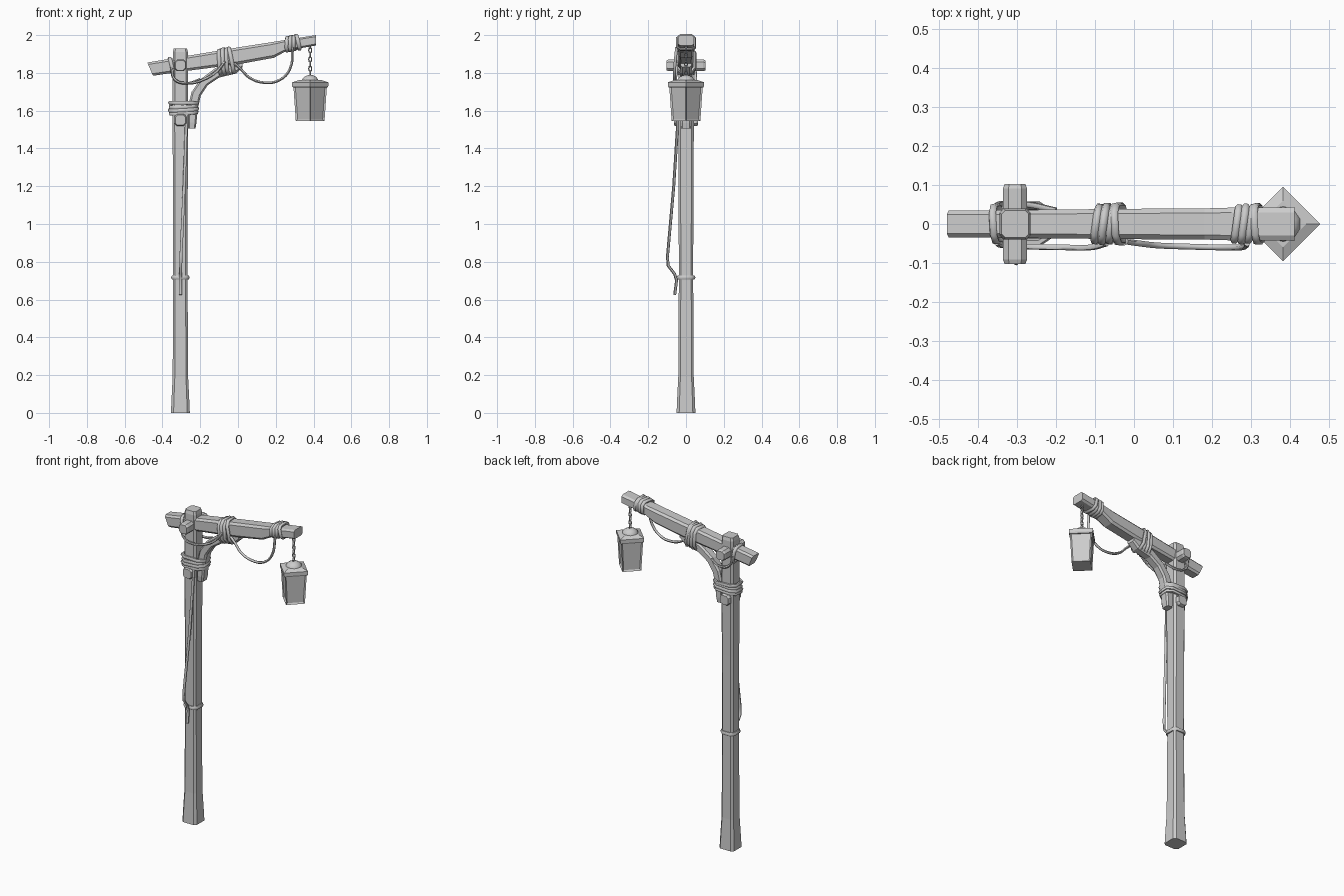
import bpy, bmesh, math
from mathutils import Vector as V

if "Cube" in bpy.data.objects:
    bpy.data.objects.remove(bpy.data.objects["Cube"])


def mesh_object(name, bm):
    bmesh.ops.recalc_face_normals(bm, faces=bm.faces)
    me = bpy.data.meshes.new(name)
    bm.to_mesh(me)
    bm.free()
    ob = bpy.data.objects.new(name, me)
    bpy.context.collection.objects.link(ob)
    return ob


def loft(name, sections, c=0.3, inset=0):
    """Skin a chamfered square through (centre, half axis A, half axis B) sections."""
    k = 1 - c
    shape = [(k, -1), (1, -k), (1, k), (k, 1), (-k, 1), (-1, k), (-1, -k), (-k, -1)]
    if c == 0:
        shape = [(1, -1), (1, 1), (-1, 1), (-1, -1)]
    n = len(shape)
    bm = bmesh.new()
    rings = [[bm.verts.new(V(p) + V(a) * s + V(b) * t) for s, t in shape]
             for p, a, b in sections]
    sides = [bm.faces.new((r[i], r[(i + 1) % n], q[(i + 1) % n], q[i]))
             for r, q in zip(rings, rings[1:]) for i in range(n)]
    bm.faces.new(rings[0])
    bm.faces.new(rings[-1])
    if inset:
        bmesh.ops.recalc_face_normals(bm, faces=bm.faces)
        bmesh.ops.inset_individual(bm, faces=sides, thickness=inset, depth=-0.006)
    return mesh_object(name, bm)


def bar(name, edges, c):
    """Timber in the xz plane from (top x, z, bottom x, z, half depth)."""
    secs = []
    for tx, tz, bx, bz, w in edges:
        t, b = V((tx, 0, tz)), V((bx, 0, bz))
        secs.append(((t + b) / 2, (0, w, 0), (t - b) / 2))
    return loft(name, secs, c)


def rope(name, paths, r, closed=False, smooth=False):
    cu = bpy.data.curves.new(name, 'CURVE')
    cu.dimensions = '3D'
    cu.bevel_depth = r
    cu.bevel_resolution = 1
    cu.use_fill_caps = True
    cu.resolution_u = 4
    for pts in paths:
        if smooth:
            sp = cu.splines.new('BEZIER')
            sp.bezier_points.add(len(pts) - 1)
            for bp, p in zip(sp.bezier_points, pts):
                bp.co = p
                bp.handle_left_type = bp.handle_right_type = 'AUTO'
        else:
            sp = cu.splines.new('POLY')
            sp.points.add(len(pts) - 1)
            for q, p in zip(sp.points, pts):
                q.co = (*p, 1)
        sp.use_cyclic_u = closed
    ob = bpy.data.objects.new(name, cu)
    bpy.context.collection.objects.link(ob)
    bpy.ops.object.select_all(action='DESELECT')
    ob.select_set(True)
    bpy.context.view_layer.objects.active = ob
    bpy.ops.object.convert(target='MESH')
    bpy.ops.object.shade_smooth_by_angle(angle=math.radians(60))


def coils(name, centre, axis, a, b, count, pitch, r, tilt=0.006):
    """Stack of tilted rope loops around an axis; a and b are half extents."""
    axis, a, b = V(axis), V(a), V(b)
    k = 0.6
    shape = [(k, -1), (1, -k), (1, k), (k, 1), (-k, 1), (-1, k), (-1, -k), (-k, -1)]
    paths = []
    for i in range(count):
        grow = 1 + 0.05 * (i % 2)
        off = (i - (count - 1) / 2) * pitch
        lean = tilt * (-0.4 if i == count - 1 else 1)
        paths.append([V(centre) + (a * s + b * t) * grow + axis * (off + lean * (s + t))
                      for s, t in shape])
    rope(name, paths, r, closed=True)


PX = -0.305

# Upright post with flared foot
loft("post", [((PX, 0, z), (w, 0, 0), (0, w, 0)) for z, w in
              [(0, .05), (.07, .047), (.19, .041), (.7, .038), (1.2, .039),
               (1.55, .042), (1.91, .04), (1.93, .035)]], 0.28)

# Sloping beam, thinner at the lantern end
bar("beam", [(-.48, 1.855, -.45, 1.785, .034), (-.3, 1.885, -.29, 1.808, .036),
             (0, 1.935, .01, 1.847, .039), (.18, 1.963, .19, 1.88, .04),
             (.25, 1.974, .26, 1.918, .042), (.412, 2.0, .412, 1.945, .043)], 0.3)

# Curved brace under the beam
bar("brace", [(-.265, 1.505, -.225, 1.505, .026), (-.265, 1.54, -.22, 1.535, .03),
              (-.265, 1.62, -.213, 1.61, .03), (-.245, 1.7, -.197, 1.68, .03),
              (-.2, 1.765, -.16, 1.735, .03), (-.12, 1.825, -.1, 1.775, .03),
              (-.03, 1.86, -.01, 1.797, .03), (.02, 1.88, .025, 1.83, .028)], 0.35)

# Pegs through the post
for name, z, r, d in [("upper_peg", 1.84, .031, .103), ("lower_peg", 1.55, .032, .064)]:
    loft(name, [((PX, y, z), (s, 0, 0), (0, 0, s)) for y, s in
                [(-d, r * .85), (-d + .012, r), (d - .012, r), (d, r * .85)]], 0.45)

# Rope bindings
ax, up = V((.987, 0, .16)), V((-.16, 0, .987))
coils("post_binding", (-.288, 0, 1.615), (0, 0, 1), (.069, 0, 0), (0, .045, 0), 4, .017, .0105, .004)
coils("brace_binding", (-.065, 0, 1.862), ax, (0, .043, 0), up * .062, 4, .019, .0105)
coils("tip_binding", (.29, 0, 1.957), ax, (0, .042, 0), up * .034, 4, .018, .0105)
coils("beam_loop", (-.352, 0, 1.83), ax, (0, .043, 0), up * .047, 1, .02, .01)
coils("post_band", (PX, 0, .717), (0, 0, 1), (.039, 0, 0), (0, .039, 0), 1, .02, .012, 0)

# Slack ropes hanging below the beam
rope("slack_ropes", [
    [(-.352, -.048, 1.83), (-.335, -.055, 1.765), (-.27, -.058, 1.745), (-.18, -.06, 1.765),
     (-.11, -.06, 1.81), (-.07, -.05, 1.86)],
    [(-.352, .048, 1.83), (-.335, .052, 1.77), (-.27, .05, 1.745), (-.2, .035, 1.765)],
    [(-.02, -.045, 1.85), (.015, -.05, 1.82), (.06, -.055, 1.775), (.14, -.058, 1.748),
     (.22, -.06, 1.762), (.275, -.06, 1.82), (.29, -.05, 1.935)]], .0075, smooth=True)

# Long cord running down the front of the post
rope("long_cord", [[(-.27, -.045, 1.6), (-.275, -.046, 1.5), (-.285, -.065, 1.2), (-.302, -.098, .83),
                    (-.303, -.095, .78), (PX, -.06, .735), (PX, -.05, .7), (PX, -.06, .625)]], .008)

# Chain of alternating links
LX, links = .382, []
for i in range(7):
    z = 1.945 - i * .0245
    loop = []
    for j in range(8):
        t = math.tau * j / 8
        s = .008 * math.cos(t)
        loop.append((LX + (s if i % 2 else 0), 0 if i % 2 else s, z + .015 * math.sin(t)))
    links.append(loop)
rope("chain", links, .0035, closed=True)


def diamond(z, h):
    return ((LX, 0, z), (h / 2, h / 2, 0), (-h / 2, h / 2, 0))


# Lantern turned 45 degrees: framed body, lid, domed cap
loft("lantern_body", [diamond(1.545, .076), diamond(1.735, .089)], 0, inset=.012)
loft("lantern_lid", [diamond(1.722, .09), diamond(1.73, .096), diamond(1.75, .096),
                     diamond(1.762, .06)], 0)
bm = bmesh.new()
bmesh.ops.create_uvsphere(bm, u_segments=10, v_segments=8, radius=.048)
bmesh.ops.scale(bm, vec=(1, 1, .8), verts=bm.verts)
bmesh.ops.translate(bm, vec=(LX, 0, 1.751), verts=bm.verts)
bmesh.ops.delete(bm, geom=[v for v in bm.verts if v.co.z < 1.74], context='VERTS')
cap = mesh_object("lantern_cap", bm)
for p in cap.data.polygons:
    p.use_smooth = True
